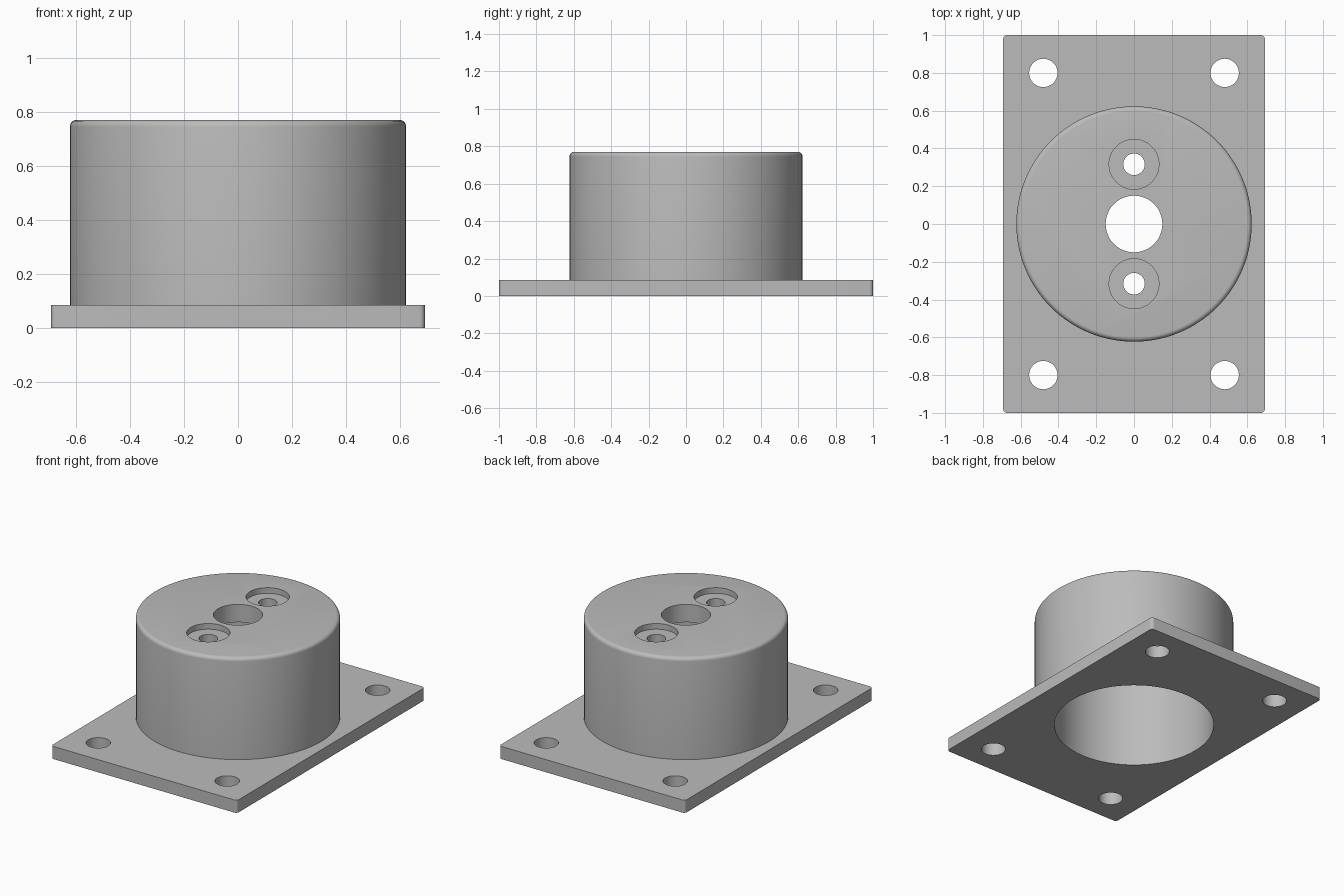
import bpy, bmesh, math
from mathutils import Matrix

cube = bpy.data.objects.get("Cube")
if cube:
    bpy.data.objects.remove(cube, do_unlink=True)

PLATE_TOP, TOP, CEILING = 0.085, 0.77, 0.65

grey = bpy.data.materials.new("plain grey")
grey.use_nodes = True
colour = (0.5, 0.5, 0.5, 1)
grey.diffuse_color = colour
grey.node_tree.nodes["Principled BSDF"].inputs["Base Color"].default_value = colour


def make_object(name, bm):
    mesh = bpy.data.meshes.new(name)
    bm.to_mesh(mesh)
    bm.free()
    ob = bpy.data.objects.new(name, mesh)
    bpy.context.collection.objects.link(ob)
    mesh.materials.append(grey)
    return ob


def cylinder(name, x, y, radius, z0, z1, sides=64, fillet=0):
    bm = bmesh.new()
    bmesh.ops.create_cone(bm, cap_ends=True, segments=sides, radius1=radius,
                          radius2=radius, depth=z1 - z0,
                          matrix=Matrix.Translation((x, y, (z0 + z1) / 2)))
    if fillet:
        rim = [e for e in bm.edges if all(v.co.z > z1 - 0.001 for v in e.verts)]
        bmesh.ops.bevel(bm, geom=rim, offset=fillet, segments=5,
                        profile=0.5, affect='EDGES')
    return make_object(name, bm)


def combine(target, tool, operation):
    mod = target.modifiers.new(tool.name, 'BOOLEAN')
    mod.operation, mod.solver, mod.object = operation, 'EXACT', tool
    bpy.context.view_layer.objects.active = target
    bpy.ops.object.modifier_apply(modifier=mod.name)
    bpy.data.objects.remove(tool, do_unlink=True)


# Base plate with slightly rounded vertical corners
bm = bmesh.new()
bmesh.ops.create_cube(bm, size=1, matrix=Matrix.Translation((0, 0, PLATE_TOP / 2))
                      @ Matrix.Diagonal((1.385, 2, PLATE_TOP, 1)))
corners = [e for e in bm.edges if abs(e.verts[0].co.z - e.verts[1].co.z) > 0.01]
bmesh.ops.bevel(bm, geom=corners, offset=0.02, segments=5, profile=0.5, affect='EDGES')
housing = make_object("flanged_housing", bm)

# Round boss with a filleted top rim, hollow from below
combine(housing, cylinder("boss", 0, 0, 0.623, 0.03, TOP, 128, 0.025), 'UNION')
combine(housing, cylinder("cavity", 0, 0, 0.5, -0.1, CEILING, 128), 'DIFFERENCE')

# Central bore and two counterbored screw holes in the top
combine(housing, cylinder("bore", 0, 0, 0.15, 0.5, 1), 'DIFFERENCE')
for side in (-1, 1):
    y = side * 0.316
    combine(housing, cylinder("counterbore", 0, y, 0.132, TOP - 0.038, 1), 'DIFFERENCE')
    combine(housing, cylinder("screw_hole", 0, y, 0.057, 0.5, 1), 'DIFFERENCE')

# Four mounting holes in the plate
for sx in (-1, 1):
    for sy in (-1, 1):
        combine(housing, cylinder("mount_hole", sx * 0.48, sy * 0.8, 0.075, -0.1, 0.2),
                'DIFFERENCE')

bpy.ops.object.select_all(action='DESELECT')
housing.select_set(True)
bpy.context.view_layer.objects.active = housing
bpy.ops.object.shade_smooth_by_angle(angle=math.radians(30))
